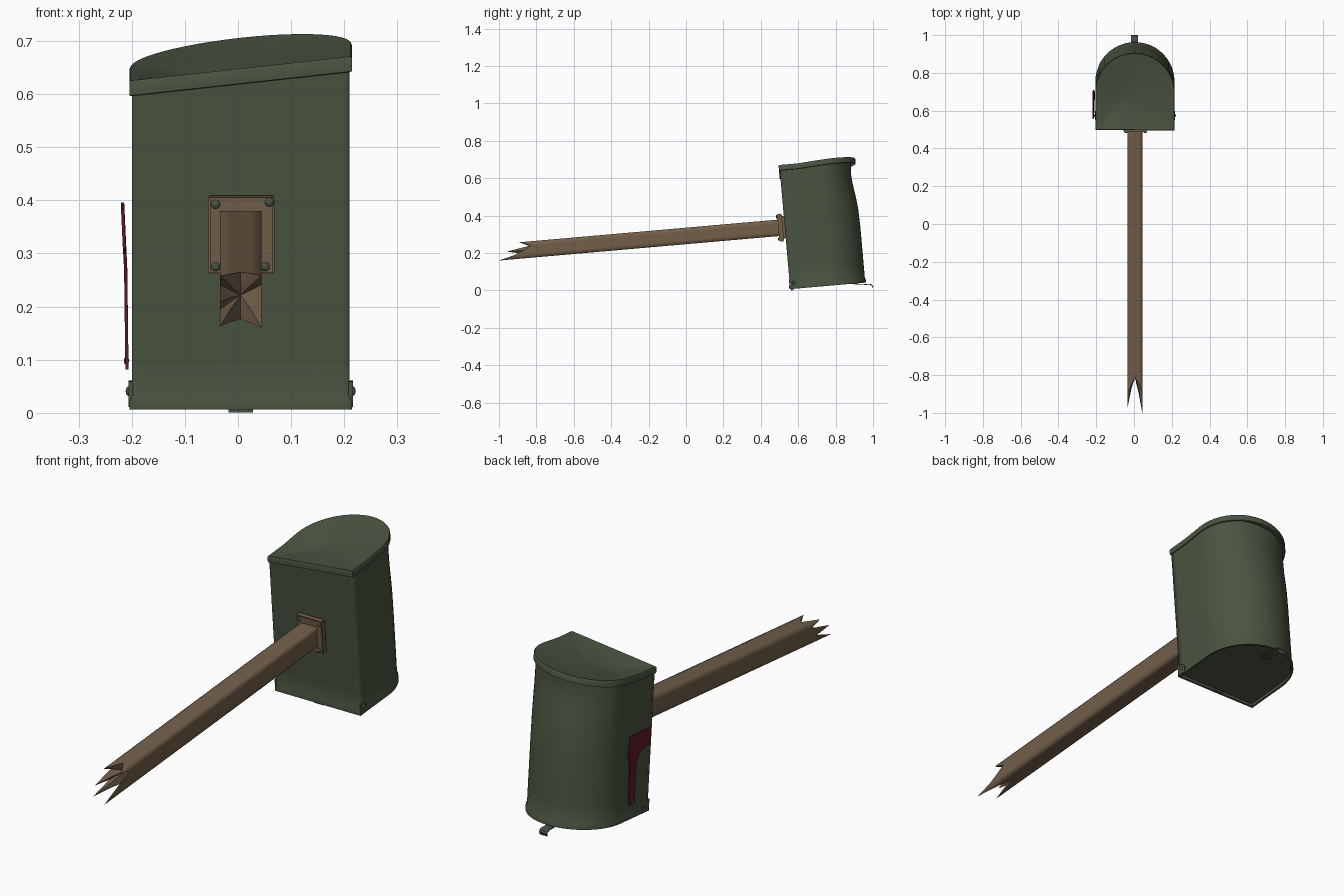
import bpy, bmesh, math
from mathutils import Vector, Matrix

old = bpy.data.objects.get("Cube")
if old:
    bpy.data.objects.remove(old, do_unlink=True)

TILT = Matrix.Translation((0, 0.555, 0.007)) @ Matrix.Rotation(math.radians(5), 4, 'X')
CX, HALF, STRAIGHT = 0.005, 0.207, 0.2


def material(name, rgb):
    m = bpy.data.materials.new(name)
    m.use_nodes = True
    m.diffuse_color = (*rgb, 1)
    bsdf = m.node_tree.nodes["Principled BSDF"]
    bsdf.inputs["Base Color"].default_value = (*rgb, 1)
    bsdf.inputs["Roughness"].default_value = 0.8
    return m


GREEN = material("olive green", (0.068, 0.09, 0.052))
WOOD = material("weathered brown", (0.17, 0.115, 0.068))
RED = material("dark red", (0.12, 0.012, 0.022))


def finish(name, bm, mat, angle=40):
    bmesh.ops.recalc_face_normals(bm, faces=bm.faces)
    me = bpy.data.meshes.new(name)
    bm.to_mesh(me)
    bm.free()
    me.materials.append(mat)
    ob = bpy.data.objects.new(name, me)
    ob.matrix_world = TILT
    bpy.context.collection.objects.link(ob)
    bpy.ops.object.select_all(action='DESELECT')
    ob.select_set(True)
    bpy.context.view_layer.objects.active = ob
    bpy.ops.object.shade_smooth_by_angle(angle=math.radians(angle))
    return ob


def loft(bm, loops, cap=False):
    rings = [[bm.verts.new(p) for p in loop] for loop in loops]
    n = len(rings[0])
    for a, b in zip(rings, rings[1:]):
        for i in range(n):
            j = (i + 1) % n
            bm.faces.new((a[i], a[j], b[j], b[i]))
    if cap:
        bm.faces.new(rings[-1])
    return rings


def outline(scale):
    """Flat front with straight sides and a round back."""
    pts = [(x * HALF, 0) for x in (-0.95, -0.5, 0, 0.5, 0.95)]
    pts += [(HALF, y) for y in (0, 0.03, 0.1)]
    for i in range(25):
        a = math.pi * i / 24
        pts.append((HALF * math.cos(a), STRAIGHT + HALF * math.sin(a)))
    pts += [(-HALF, y) for y in (0.1, 0.03, 0)]
    return [(CX + x * scale, STRAIGHT + (y - STRAIGHT) * scale) for x, y in pts]


def top_height(x, y):
    return 0.643 + 0.11 * x + 0.022 * max(0, (y - 0.1) / 0.3)


def bump(d, width):
    return math.exp(-(d / width) ** 2)


# Shell with a crushed back just below the upper rim
loops = []
for t, s in ((0, 1.012), (0.025, 1.012), (0.04, 0.99), (0.15, 0.99), (0.3, 0.99), (0.45, 0.99),
             (0.6, 0.99), (0.7, 0.99), (0.8, 0.99), (0.87, 0.99), (0.93, 0.99), (0.97, 0.99)):
    ring = []
    for x, y in outline(s):
        dent = 0.024 * bump(t - 0.88, 0.2) * max(0, (y - 0.25) / 0.15)
        ring.append((x, y - dent, t * top_height(x, y)))
    loops.append(ring)
bm = bmesh.new()
loft(bm, loops)
finish("box_shell", bm, GREEN, 100)

# Upper end cap: folded rim band and a sagging panel
loops = []
for s, drop in ((0.985, 0.03), (1.012, 0.028), (1.012, 0.004), (1.0, 0), (0.96, 0.001),
                (0.8, None), (0.6, None), (0.4, None), (0.2, None), (0.05, None)):
    ring = []
    for x, y in outline(s):
        sag = drop
        if drop is None:
            sag = 0.014 * (1 - s * s) + 0.012 * bump(math.hypot(x + 0.09, y - 0.15), 0.08)
        ring.append((x, y, top_height(x, y) - sag))
    loops.append(ring)
bm = bmesh.new()
loft(bm, loops, cap=True)
finish("upper_end_cap", bm, GREEN, 50)

# Door, set back behind a narrow lip
bm = bmesh.new()
loft(bm, [[(x, y, z) for x, y in outline(s)]
          for s, z in ((1.012, 0), (0.97, 0), (0.96, 0.012))], cap=True)
finish("door", bm, GREEN, 30)


def block(name, lo, hi, mat, bevel=0.0):
    bm = bmesh.new()
    lo, hi = Vector(lo), Vector(hi)
    bmesh.ops.create_cube(bm, size=1, matrix=Matrix.Translation((lo + hi) / 2)
                          @ Matrix.Diagonal((*(hi - lo), 1)))
    if bevel:
        bmesh.ops.bevel(bm, geom=bm.edges[:], offset=bevel, segments=2, affect='EDGES')
    return finish(name, bm, mat)


def rivet(name, pos, radius, squash):
    bm = bmesh.new()
    bmesh.ops.create_uvsphere(bm, u_segments=12, v_segments=8, radius=radius,
                              matrix=Matrix.Translation(pos) @ Matrix.Diagonal((*squash, 1)))
    finish(name, bm, GREEN, 60)


def plate(name, axis, pts, a, b, mat):
    """Extrude a flat outline between a and b along the x axis or the y axis."""
    bm = bmesh.new()

    def place(d, p):
        return (d, *p) if axis == 'X' else (p[0], d, p[1])
    rings = loft(bm, [[place(a, p) for p in pts], [place(b, p) for p in pts]])
    for r in rings:
        bm.faces.new(r)
    return finish(name, bm, mat)


# Door hinges
for side, label in ((1, "left"), (-1, "right")):
    x = CX + side * HALF
    tab = [(0.0, 0.004), (0.045, 0.004), (0.045, 0.03), (0.036, 0.045), (0.022, 0.052), (0, 0.052)]
    plate(label + "_hinge_tab", 'X', tab, x - 0.004, x + 0.004, GREEN)
    rivet(label + "_hinge_rivet", (x + side * 0.004, 0.022, 0.032), 0.009, (0.6, 1, 1))
block("hinge_foot", (-0.018, 0.005, -0.007), (0.028, 0.02, 0.004), GREEN)

# Curled door latch
path = [(0.32, 0.008), (0.36, -0.002), (0.41, -0.008), (0.43, -0.009), (0.441, -0.015),
        (0.444, -0.024), (0.439, -0.033)]
strip = path + [(y - 0.004, z - 0.004) for y, z in reversed(path)]
plate("door_latch", 'X', strip, -0.016, 0.022, GREEN)

# Signal flag, leaning out toward its front edge
flag = [(0.115, 0.065), (0.15, 0.065), (0.165, 0.25), (0.18, 0.29), (0.18, 0.375),
        (0.035, 0.375), (0.035, 0.3), (0.1, 0.285), (0.12, 0.25)]
ob = plate("signal_flag", 'X', flag, -0.212, -0.206, RED)
for v in ob.data.vertices:
    v.co.x -= 0.008 * max(0, (v.co.z - 0.2) / 0.17)
rivet("flag_pivot", (-0.21, 0.132, 0.08), 0.008, (0.6, 1, 1))

# Mounting plate and its rivets
PZ = 0.332
block("mounting_plate", (-0.056, -0.033, PZ - 0.074), (0.069, -0.008, PZ + 0.074), WOOD, 0.003)
block("plate_backing", (-0.035, -0.012, PZ - 0.06), (0.045, 0.004, PZ + 0.06), WOOD)
for i, (x, z) in enumerate(((-0.042, 0.058), (0.059, 0.062), (-0.042, -0.06), (0.051, -0.06))):
    rivet("plate_rivet_%d" % (i + 1), (x, -0.034, PZ + z), 0.0085, (1, 0.7, 1))

# Square post, softly shaded, snapped into splinters at the far end
side = 4
corners = [(-1, -1), (1, -1), (1, 1), (-1, 1)]
square = []
for (x0, z0), (x1, z1) in zip(corners, corners[1:] + corners[:1]):
    for k in range(side):
        f = k / side
        square.append((CX + 0.039 * (x0 + (x1 - x0) * f), PZ + 0.044 * (z0 + (z1 - z0) * f)))
tips = (-1.505, -1.41, -1.35, -1.43, -1.536, -1.45, -1.40, -1.36,
        -1.415, -1.37, -1.34, -1.38, -1.42, -1.36, -1.49, -1.39)
bm = bmesh.new()
rings = loft(bm, [[(x, y, z) for x, z in square] for y in (-0.02, -0.4, -0.9, -1.3)]
             + [[(x, y, z) for (x, z), y in zip(square, tips)]])
finish("post", bm, WOOD, 100)

# Broken wood inside the snapped end
bm = bmesh.new()
inner = [[(x, y, z) for (x, z), y in zip(square, tips)]]
inner.append([(CX + (x - CX) * 0.5, -1.36 + 0.3 * (y + 1.4), PZ + (z - PZ) * 0.5)
              for (x, z), y in zip(square, tips)])
rings = loft(bm, inner)
core = bm.verts.new((CX, -1.33, PZ))
for i, v in enumerate(rings[-1]):
    bm.faces.new((v, rings[-1][(i + 1) % len(square)], core))
finish("snapped_end", bm, WOOD, 20)
